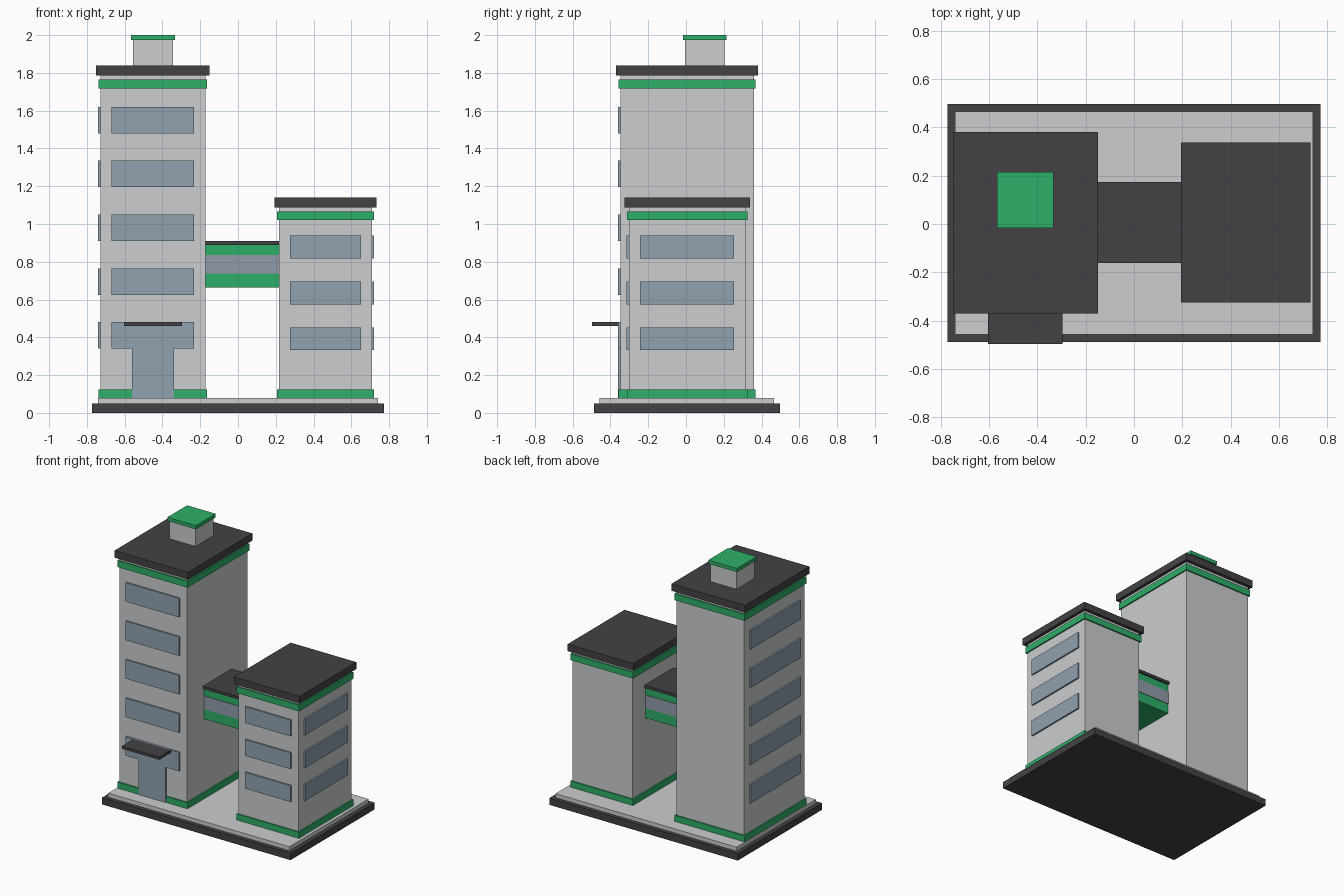
import bpy

cube = bpy.data.objects.get("Cube")
if cube:
    bpy.data.objects.remove(cube, do_unlink=True)


def material(name, rgb):
    mat = bpy.data.materials.new(name)
    mat.use_nodes = True
    mat.diffuse_color = (*rgb, 1)
    mat.node_tree.nodes["Principled BSDF"].inputs["Base Color"].default_value = (*rgb, 1)
    return mat


WALL = material("pale_grey", (0.60, 0.61, 0.62))
DARK = material("charcoal", (0.056, 0.053, 0.06))
GREEN = material("green", (0.027, 0.43, 0.138))
GLASS = material("blue_glass", (0.283, 0.36, 0.434))
BRIDGE_GLASS = material("bridge_glass", (0.29, 0.33, 0.405))


def box(name, xs, ys, zs, mat):
    """Box given by its extent along each axis."""
    spans = (xs, ys, zs)
    bpy.ops.mesh.primitive_cube_add(size=1, location=[(a + b) / 2 for a, b in spans])
    obj = bpy.context.object
    obj.name = name
    obj.scale = [b - a for a, b in spans]
    bpy.ops.object.transform_apply(location=False, rotation=False, scale=True)
    obj.data.materials.append(mat)
    return obj


def grow(span, d):
    return span[0] - d, span[1] + d


def building(name, xs, ys, band_z, roof_z, sills, height, side):
    """Walls, two bands, overhanging roof, windows on the front and one side."""
    box(name + "_walls", xs, ys, (0.08, roof_z[0]), WALL)
    for part, zs in (("base_band", (0.08, 0.125)), ("top_band", band_z)):
        box(f"{name}_{part}", grow(xs, 0.01), grow(ys, 0.01), zs, GREEN)
    box(name + "_roof", grow(xs, 0.023), grow(ys, 0.023), roof_z, DARK)
    wall_x = xs[1] if side > 0 else xs[0]
    for i, z in enumerate(sills):
        zs = (z, z + height)
        box(f"{name}_front_window_{i + 1}", grow(xs, -0.059),
            (ys[0] - 0.012, ys[0] + 0.01), zs, GLASS)
        box(f"{name}_side_window_{i + 1}", grow((wall_x, wall_x), 0.012),
            grow(ys, -0.06), zs, GLASS)


# Ground slab and paving
box("ground_slab", (-0.772, 0.772), (-0.488, 0.4965), (0, 0.05), DARK)
box("paving", (-0.742, 0.742), (-0.458, 0.467), (0.05, 0.08), WALL)

# The two buildings
building("tower", (-0.728, -0.173), (-0.348, 0.359), (1.717, 1.765), (1.787, 1.84),
         [0.34 + 0.285 * i for i in range(5)], 0.14, -1)
building("annex", (0.217, 0.709), (-0.303, 0.315), (1.02, 1.067), (1.088, 1.14),
         [0.332 + 0.243 * i for i in range(3)], 0.12, 1)

# Rooftop hut
box("roof_hut", (-0.557, -0.343), (-0.006, 0.205), (1.84, 1.975), WALL)
box("roof_hut_cap", (-0.567, -0.333), (-0.016, 0.215), (1.973, 2.0), GREEN)

# Entrance
box("entrance_door", (-0.561, -0.34), (-0.361, -0.34), (0.08, 0.45), GLASS)
box("entrance_canopy", (-0.604, -0.297), (-0.4965, -0.348), (0.46, 0.48), DARK)

# Connecting bridge
box("bridge_body", (-0.175, 0.219), (-0.149, 0.161), (0.663, 0.892), GREEN)
box("bridge_window_strip", (-0.175, 0.219), (-0.153, 0.165), (0.737, 0.835), BRIDGE_GLASS)
box("bridge_roof", (-0.175, 0.219), (-0.162, 0.174), (0.89, 0.911), DARK)
